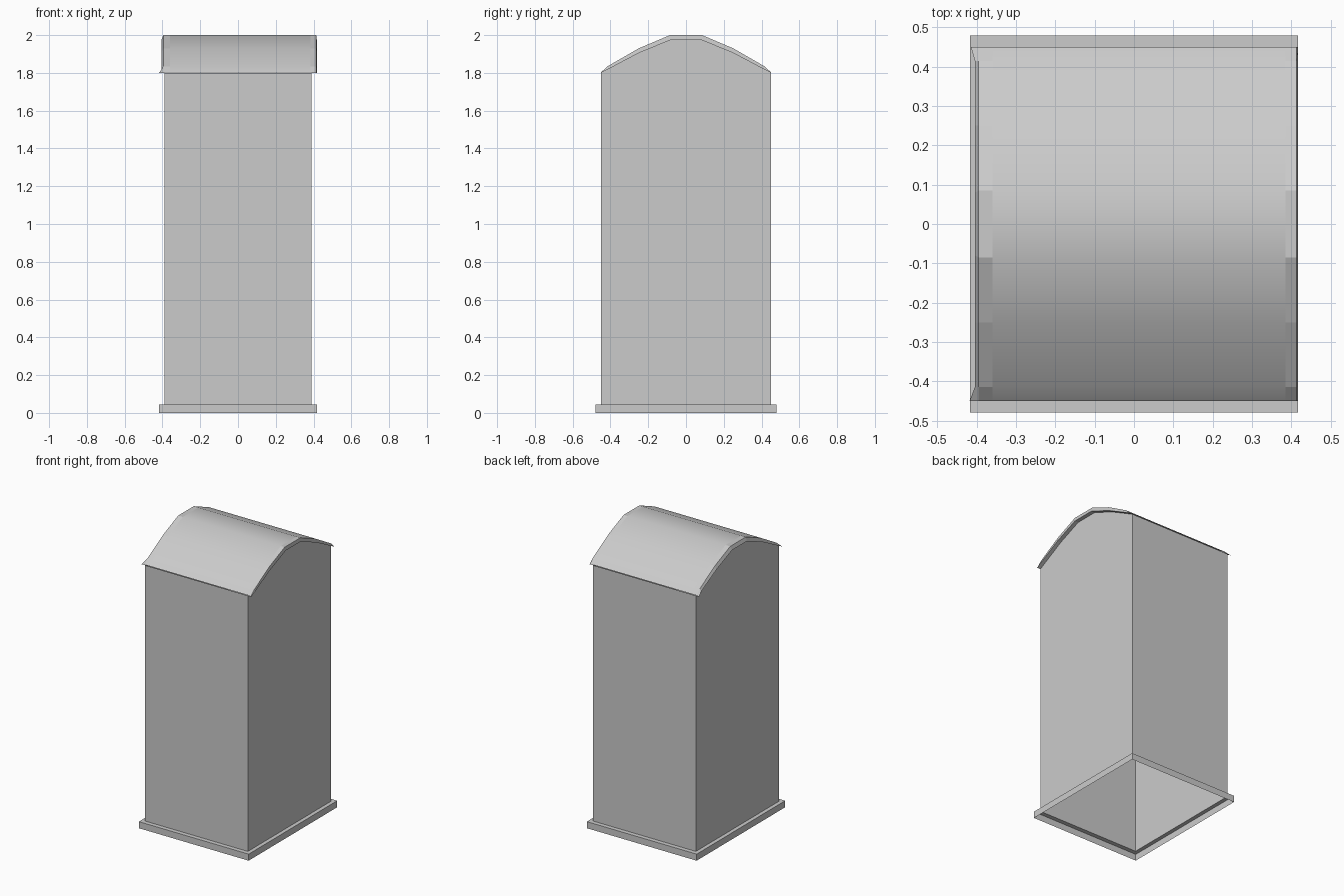
import bpy
import bmesh

cube = bpy.data.objects.get("Cube")
if cube:
    bpy.data.objects.remove(cube, do_unlink=True)

grey = bpy.data.materials.new("light grey")
grey.use_nodes = True
colour = (0.6, 0.6, 0.6, 1)
grey.diffuse_color = colour
grey.node_tree.nodes["Principled BSDF"].inputs["Base Color"].default_value = colour

HALF_X, HALF_Y = 0.39, 0.45
BASE_X, BASE_Y, BASE_TOP = 0.417, 0.48, 0.045


def mirrored(half):
    """Complete a front-half (y, z) arch profile."""
    return half + [(-y, z) for y, z in reversed(half)]


def rectangle(x, y, z):
    return [(-x, -y, z), (x, -y, z), (x, y, z), (-x, y, z)]


def loft(name, rows, closed=False, smooth_strip=None):
    """Skin neighbouring rows of points into an open sheet."""
    bm = bmesh.new()
    grid = [[bm.verts.new(p) for p in row] for row in rows]
    count = len(rows[0])
    for r in range(len(rows) - 1):
        for i in range(count if closed else count - 1):
            j = (i + 1) % count
            face = bm.faces.new((grid[r][i], grid[r][j], grid[r + 1][j], grid[r + 1][i]))
            face.smooth = r == smooth_strip
    return finish(name, bm)


def finish(name, bm):
    mesh = bpy.data.meshes.new(name)
    bm.to_mesh(mesh)
    bm.free()
    mesh.materials.append(grey)
    obj = bpy.data.objects.new(name, mesh)
    bpy.context.collection.objects.link(obj)
    return obj


# Arch profiles: underside at the gables, and roof surface
under = mirrored([(-HALF_Y, 1.8), (-0.415, 1.818), (-0.25, 1.905), (-0.08, 1.975)])
outer = mirrored([(-HALF_Y, 1.803), (-0.415, 1.835), (-0.25, 1.93), (-0.085, 2.0)])


def arch(x, profile):
    return [(x, y, z) for y, z in profile]


# Open-bottomed base: skirt and ledge
loft("base_skirt", [rectangle(BASE_X, BASE_Y, 0),
                    rectangle(BASE_X, BASE_Y, BASE_TOP),
                    rectangle(HALF_X, HALF_Y, BASE_TOP)], closed=True)

# Front and back walls
for name, side in (("front_wall", -1), ("back_wall", 1)):
    loft(name, [[(side * -HALF_X, side * HALF_Y, z), (side * HALF_X, side * HALF_Y, z)]
                for z in (1.8, BASE_TOP)])

# Arched gable walls
for name, side in (("right_gable", -1), ("left_gable", 1)):
    bm = bmesh.new()
    x = side * HALF_X
    outline = [(x, HALF_Y, BASE_TOP), (x, -HALF_Y, BASE_TOP)] + arch(x, under)
    if side > 0:
        outline.reverse()
    bm.faces.new([bm.verts.new(p) for p in outline])
    finish(name, bm)

# Curved roof with overhanging lips, flared at the right-hand corners
right_lip = arch(-0.405, under)
right_lip[0] = (-0.418, -HALF_Y, 1.8)
right_lip[-1] = (-0.415, HALF_Y, 1.8)
loft("roof", [arch(-HALF_X, under), right_lip,
              arch(-0.395, outer), arch(-0.36, outer),
              arch(0.385, outer), arch(0.414, outer),
              arch(0.417, under), arch(HALF_X, under)], smooth_strip=3)

# Face outward
for obj in bpy.context.collection.objects:
    if obj.name == "roof" or obj.name == "base_skirt":
        bm = bmesh.new()
        bm.from_mesh(obj.data)
        bmesh.ops.recalc_face_normals(bm, faces=bm.faces)
        if max(bm.faces, key=lambda f: f.calc_center_median().z).normal.z < 0:
            bmesh.ops.reverse_faces(bm, faces=bm.faces)
        bm.to_mesh(obj.data)
        bm.free()
